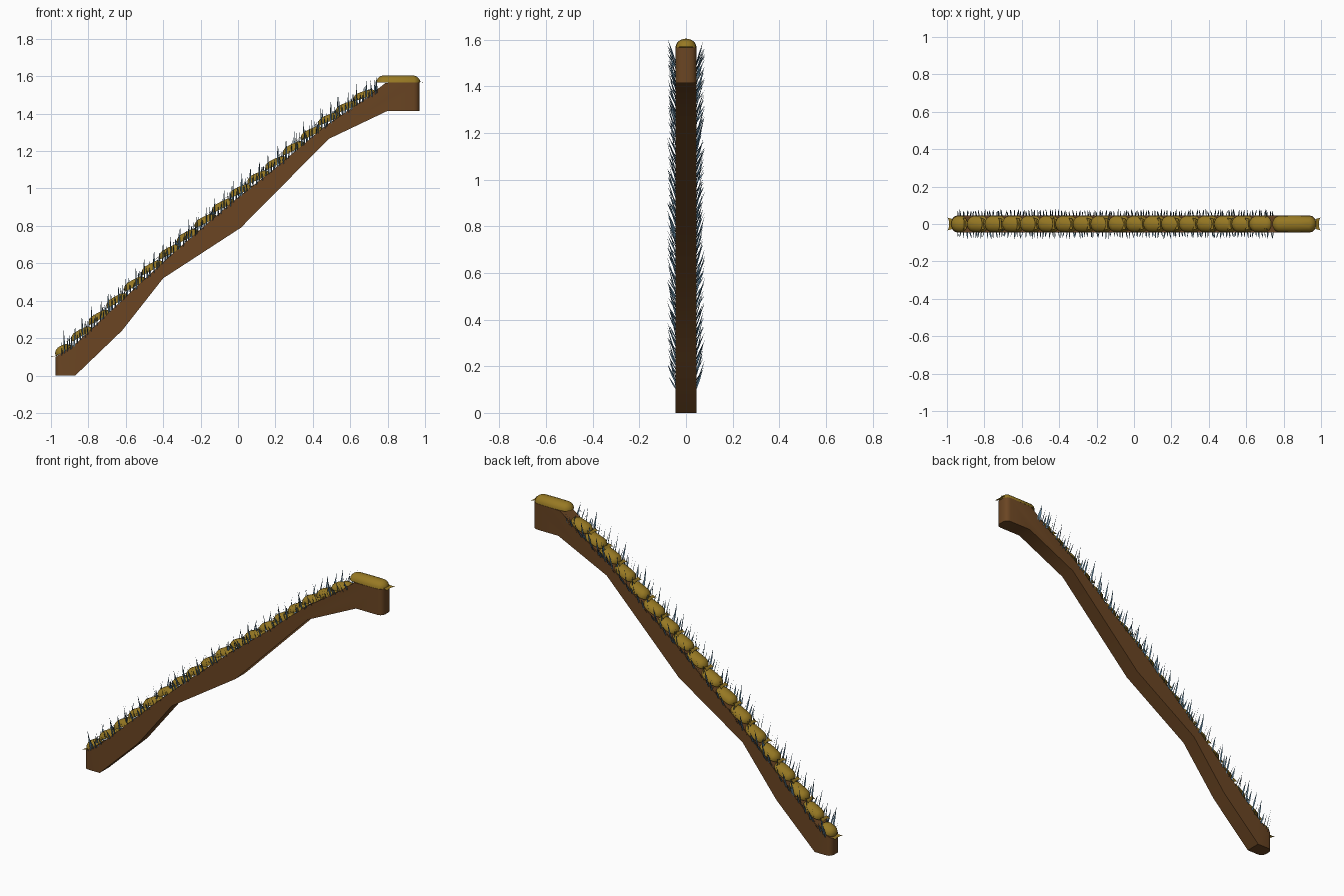
import bpy, bmesh, math, random
from mathutils import Vector, Matrix

if "Cube" in bpy.data.objects:
    bpy.data.objects.remove(bpy.data.objects["Cube"])
random.seed(4)


def material(name, rgb):
    m = bpy.data.materials.new(name)
    m.diffuse_color = (*rgb, 1)
    m.use_nodes = True
    m.node_tree.nodes["Principled BSDF"].inputs["Base Color"].default_value = m.diffuse_color
    return m


EARTH = material("brown earth", (0.145, 0.060, 0.0165))
MOSS = material("mustard moss", (0.31, 0.19, 0.017))
BLUE = material("dusty blue grass", (0.10, 0.20, 0.29))


def finish(bm, name, mats, smooth=False):
    me = bpy.data.meshes.new(name)
    bm.to_mesh(me)
    bm.free()
    for m in mats:
        me.materials.append(m)
    ob = bpy.data.objects.new(name, me)
    bpy.context.collection.objects.link(ob)
    if smooth:
        bpy.ops.object.select_all(action='DESELECT')
        ob.select_set(True)
        bpy.context.view_layer.objects.active = ob
        bpy.ops.object.shade_smooth_by_angle(angle=math.radians(35))
    return ob


# Crest line of the slope
CREST = [(-.97, .115), (-.86, .212), (-.49, .56), (-.31, .722), (-.02, .972),
         (.17, 1.12), (.47, 1.372), (.66, 1.50), (.78, 1.57)]


def crest(x):
    for (x0, z0), (x1, z1) in zip(CREST, CREST[1:]):
        if x <= x1:
            break
    return z0 + (z1 - z0) * (x - x0) / (x1 - x0)


def slope(x):
    return math.atan2(crest(x + .05) - crest(x - .05), .1)


# Earth body: side profile extruded across y, rounded at both ends
W = .045
profile = [(-.975, 0), (-.87, 0), (-.62, .24), (-.40, .52), (.015, .79), (.485, 1.265), (.80, 1.415),
           (.97, 1.415), (.97, 1.568), (.79, 1.565)]
profile += [(x, z - .035) for x, z in reversed(CREST[1:-1])] + [(-.975, .10)]
bm = bmesh.new()
face = bm.faces.new([bm.verts.new((x, -W, z)) for x, z in profile])
ret = bmesh.ops.extrude_face_region(bm, geom=[face])
bmesh.ops.translate(bm, vec=(0, 2 * W, 0),
                    verts=[v for v in ret["geom"] if isinstance(v, bmesh.types.BMVert)])
bmesh.ops.recalc_face_normals(bm, faces=bm.faces)
ends = [e for e in bm.edges if all(abs(v.co.x) > .965 for v in e.verts)
        and abs(e.verts[0].co.y - e.verts[1].co.y) < 1e-4]
bmesh.ops.bevel(bm, geom=ends, offset=.03, segments=3, profile=.5, affect='EDGES')
finish(bm, "earth_body", [EARTH], True)


# Moss cap: upper half of a capsule lying along x
def half_capsule(bm, mat, length, width, height):
    ret = bmesh.ops.create_uvsphere(bm, u_segments=20, v_segments=10, radius=1)
    verts = ret["verts"]
    low = [v for v in verts if v.co.z < -.01]
    keep = [v for v in verts if v.co.z >= -.01]
    bmesh.ops.delete(bm, geom=low, context='VERTS')
    stretch = max(length / 2 - width, 0)
    for v in keep:
        s = 1 if v.co.x > .01 else -1 if v.co.x < -.01 else 0
        v.co = mat @ Vector((v.co.x * width + s * stretch, v.co.y * width, v.co.z * height))
    rim = [e for e in bm.edges if e.is_boundary and e.verts[0] in keep]
    bmesh.ops.holes_fill(bm, edges=rim, sides=0)


# Flared moss lip: small curled collar at the end of a cap
def fringe(bm, mat, side):
    rows = []
    for i in range(9):
        t = math.radians(-90 + 22.5 * i)
        y, n = math.sin(t), math.cos(t)
        rows.append([bm.verts.new(mat @ Vector((side * a, b * y, c)))
                     for a, b, c in ((.008 * n - .004, .026, .006), (.030 - .012 * n, .034, .0))])
    for (a, b), (c, d) in zip(rows, rows[1:]):
        bm.faces.new((a, b, d, c) if side < 0 else (a, c, d, b))


bm, fr = bmesh.new(), bmesh.new()
xs = [-.945 + i * .0945 for i in range(18)]
for x in xs:
    a = slope(x) - math.radians(14)
    rot = Matrix.Rotation(-a, 4, 'Y')
    first = x == xs[0]
    c = Vector((x + (.015 if first else .02), 0, crest(x + .02) - .027))
    length = .10 if first else .135
    half_capsule(bm, Matrix.Translation(c) @ rot, length, .044, .036)
    if not first:
        fringe(fr, Matrix.Translation(c) @ rot @ Matrix.Translation((-length / 2 + .004, 0, .012)), -1)
finish(bm, "moss_steps", [MOSS], True)
fringe(fr, Matrix.Translation((-.970, 0, .10)), -1)
fringe(fr, Matrix.Translation((.970, 0, 1.566)), 1)
finish(fr, "moss_fringe", [MOSS])

# Long moss cap on the top landing
bm = bmesh.new()
half_capsule(bm, Matrix.Translation((.857, 0, 1.567)), .235, .045, .038)
finish(bm, "moss_landing", [MOSS], True)


# Grass blade: flat tapered leaf curving outward, turned by an angle about z
def blade(bm, x, side, y0, height, lean, width, turn):
    z = crest(x) - random.uniform(.035, .05)
    dx = random.uniform(-.008, .008)
    half = Vector((math.cos(turn), math.sin(turn), 0)) * width / 2
    rows = []
    for t, w in ((0, .8), (.45, 1)):
        c = Vector((x + dx * t, side * (y0 + lean * t), z + height * t))
        rows += [bm.verts.new(c - half * w), bm.verts.new(c + half * w)]
    tip = bm.verts.new((x + dx, side * (y0 + lean), z + height))
    a, b, c, d = rows
    bm.faces.new((a, b, d, c))
    bm.faces.new((c, d, tip))


# Tufts of blades along both sides of each step, with a few at the joints
bm = bmesh.new()
for side in (-1, 1):
    for i in range(18):
        for j in range(6):
            x = min(-.94 + i * .0945 + j * .0158 + random.uniform(-.004, .004), .765)
            h = random.uniform(.10, .13) if j in (1, 4) else random.uniform(.05, .08)
            blade(bm, x, side, .044, h, random.uniform(.026, .038), .009,
                  random.choice((-.7, .7)) + random.uniform(-.3, .3))
        for k in range(2):
            x = -.90 + i * .0945 + random.uniform(-.008, .008)
            if x < .75:
                blade(bm, x, side, random.uniform(.008, .03), random.uniform(.07, .09), .008, .009,
                      random.uniform(.8, 2.2))
finish(bm, "grass_blades", [BLUE])
